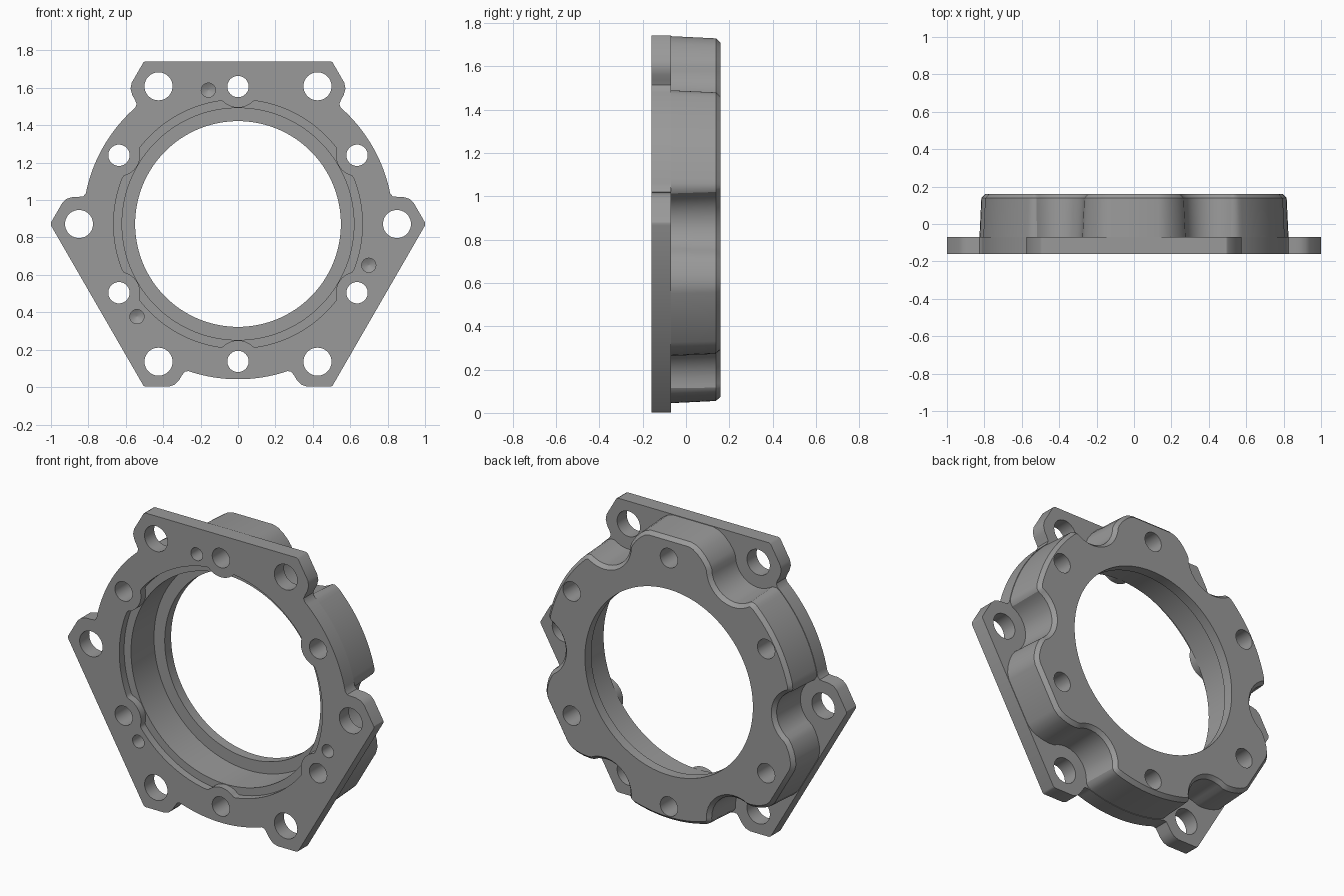
import bpy, bmesh
from math import sin, cos, pi, radians, hypot, sqrt

cube = bpy.data.objects.get("Cube")
if cube:
    bpy.data.objects.remove(cube, do_unlink=True)

CENTRE_Z = 0.872
FRONT, FLANGE_BACK, BACK = -0.16, -0.07, 0.16
STEP, LIP = FRONT + 0.045, 0.1
APOTHEM, BODY_R, BOLT_R, SCALLOP = 0.87, 0.83, 0.735, 0.15
EAR = (0.425, 0.425 * sqrt(3))

grey = bpy.data.materials.new("cast_grey")
grey.use_nodes = True
colour = (0.32, 0.32, 0.32, 1)
grey.diffuse_color = colour
grey.node_tree.nodes["Principled BSDF"].inputs["Base Color"].default_value = colour

bm = bmesh.new()


def ring(y, pts):
    """Closed loop of vertices and edges at one depth."""
    verts = [bm.verts.new((x, y, z + CENTRE_Z)) for x, z in pts]
    for i, v in enumerate(verts):
        bm.edges.new((verts[i - 1], v))
    return verts


def walls(*rings):
    for a, b in zip(rings, rings[1:]):
        for i in range(len(a)):
            bm.faces.new((a[i - 1], a[i], b[i], b[i - 1]))


def plate(*rings):
    """Flat face bounded by the first ring, with the others as holes."""
    edges = [bm.edges.get((r[i - 1], r[i])) for r in rings for i in range(len(r))]
    bmesh.ops.triangle_fill(bm, edges=edges, use_beauty=True, normal=(0, -1, 0))


def circle(r, n=128, dist=0, angle=0):
    cx, cz = dist * cos(radians(angle)), dist * sin(radians(angle))
    return [(cx + r * cos(2 * pi * i / n), cz + r * sin(2 * pi * i / n)) for i in range(n)]


def six_sides(flat_half, round_half):
    """Mirror each half side and alternate the two kinds around the centre."""
    pts = []
    for k in range(6):
        a = radians(90 + 60 * k)
        half = round_half if k % 2 else flat_half
        for t, n in [(-t, n) for t, n in reversed(half)] + half:
            p = (n * cos(a) - t * sin(a), n * sin(a) + t * cos(a))
            if not pts or hypot(p[0] - pts[-1][0], p[1] - pts[-1][1]) > 1e-4:
                pts.append(p)
    return pts


def inset(pts, d):
    out = []
    for i, (x, z) in enumerate(pts):
        (x0, z0), (x1, z1) = pts[i - 1], pts[(i + 1) % len(pts)]
        tx, tz = x1 - x0, z1 - z0
        s = d / hypot(tx, tz)
        out.append((x - tz * s, z + tx * s))
    return out


def arc(r, t_end, n=12):
    return [(t_end * i / n, sqrt(r * r - (t_end * i / n) ** 2)) for i in range(n + 1)]


def recess_point(a):
    """Front recess outline, interrupted by bosses at the screw holes."""
    off = a % (pi / 3) - pi / 6
    under = 0.113 ** 2 - (BOLT_R * sin(off)) ** 2
    r = min(0.665, BOLT_R * cos(off) - sqrt(under)) if under > 0 else 0.665
    return (r * cos(a), r * sin(a))


# Mounting flange: three straight sides, three round sides between bolt ears
corner = [(0.495, APOTHEM)]
ear_curve = [(0.285, 0.79), (0.3, 0.81), (0.315, 0.835), (0.34, 0.86), (0.37, APOTHEM)]
flange = six_sides(corner, arc(BODY_R, 0.265) + ear_curve + corner)
flange_front, flange_back = ring(FRONT, flange), ring(FLANGE_BACK, flange)
walls(flange_front, flange_back)

# Body behind the flange, scalloped around the ear bolts, with draft and chamfer
scallop = [(EAR[0] + SCALLOP * cos(radians(a)), EAR[1] + SCALLOP * sin(radians(a)))
           for a in range(180, 236, 11)]
lobe = [(0.13, 0.867), (0.17, 0.856), (0.205, 0.832), (0.237, 0.8), (0.262, 0.765)]
round_side = arc(BODY_R - 0.003, 0.24) + [(0.263, 0.778), (0.275, 0.758)]
body = six_sides(lobe + scallop, round_side + scallop)
body_base, body_back = ring(FLANGE_BACK, body), ring(BACK, inset(body, 0.03))
walls(body_base, ring(BACK - 0.022, inset(body, 0.01)), body_back)

# Stepped bore: bossed recess, main bore and rear lip
recess = [recess_point(2 * pi * i / 360) for i in range(360)]
recess_front, recess_floor = ring(FRONT, recess), ring(STEP, recess)
bore_front, bore_back = ring(STEP, circle(0.62)), ring(LIP, circle(0.62))
lip_front, lip_back = ring(LIP, circle(0.55)), ring(BACK, circle(0.55))
walls(recess_front, recess_floor)
walls(bore_front, bore_back)
walls(lip_front, lip_back)
plate(recess_floor, bore_front)
plate(bore_back, lip_front)

# Ear bolt holes and through screw holes
front_holes, flange_holes, back_holes = [], [], []
for k in range(6):
    for outline, depth, far_holes in (
            (circle(0.075, 40, hypot(*EAR), 60 * k), FLANGE_BACK, flange_holes),
            (circle(0.057, 40, BOLT_R, 60 * k + 30), BACK, back_holes)):
        front_holes.append(ring(FRONT, outline))
        far_holes.append(ring(depth, outline))
        walls(front_holes[-1], far_holes[-1])

# Blind dowel holes with drilled points
for k in range(3):
    place = (24, 0.733, 102.5 + 120 * k)
    mouth = ring(FRONT, circle(0.038, *place))
    tip = ring(FRONT + 0.11, circle(0.003, *place))
    walls(mouth, ring(FRONT + 0.09, circle(0.038, *place)), tip)
    bm.faces.new(tip)
    front_holes.append(mouth)

# Flat front, flange back and body back faces
plate(flange_front, recess_front, *front_holes)
plate(flange_back, body_base, *flange_holes)
plate(body_back, lip_back, *back_holes)

bmesh.ops.recalc_face_normals(bm, faces=bm.faces)
mesh = bpy.data.meshes.new("bearing_housing")
bm.to_mesh(mesh)
bm.free()
mesh.materials.append(grey)
housing = bpy.data.objects.new("bearing_housing", mesh)
bpy.context.collection.objects.link(housing)

bpy.ops.object.select_all(action='DESELECT')
housing.select_set(True)
bpy.context.view_layer.objects.active = housing
bpy.ops.object.shade_smooth_by_angle(angle=radians(30))
